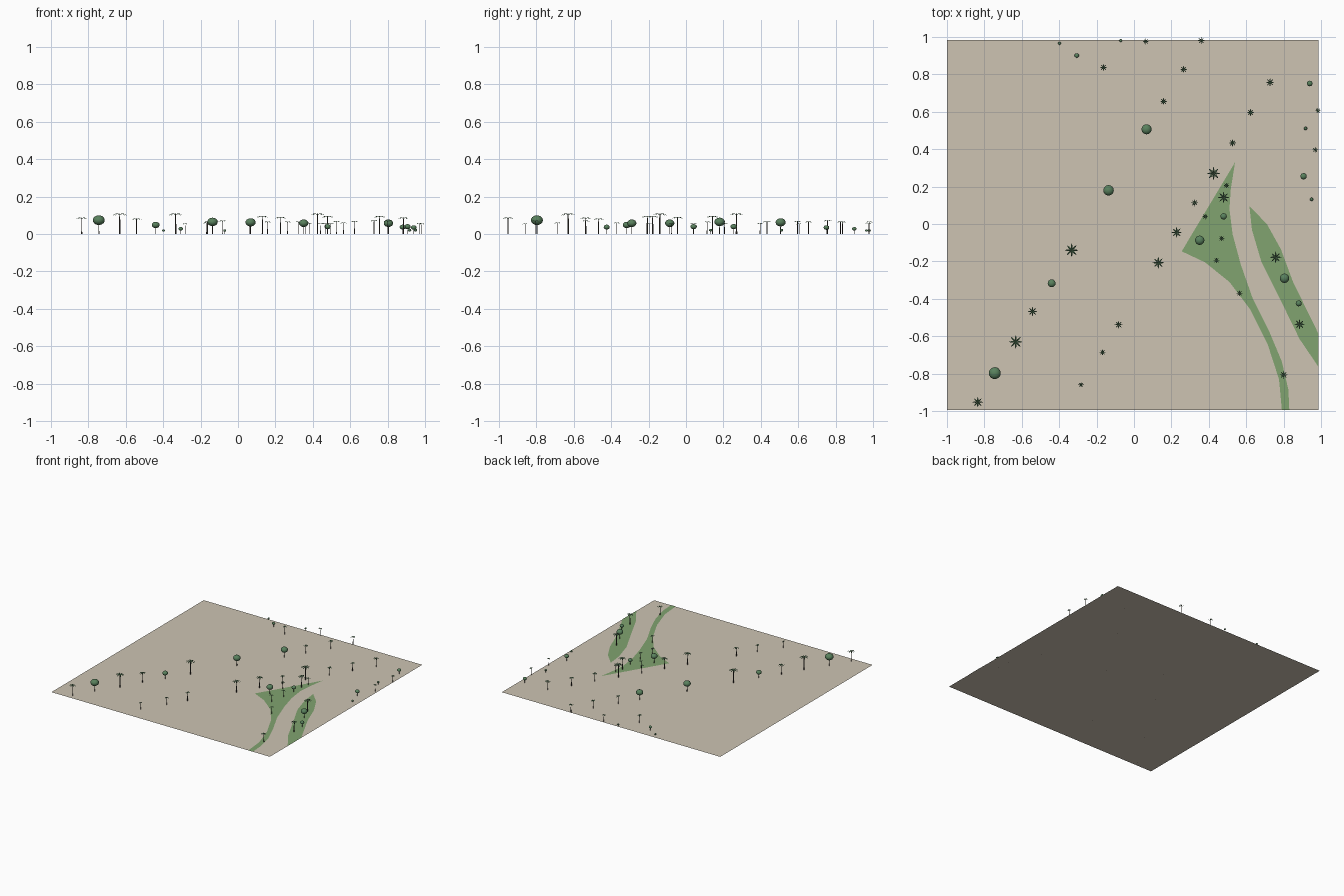
import bpy, bmesh, math
from mathutils import Matrix, Vector


def material(name, rgb):
    m = bpy.data.materials.new(name)
    m.diffuse_color = (*rgb, 1)
    return m


SAND = material("sand", (0.61, 0.55, 0.45))
GRASS = material("grass", (0.22, 0.37, 0.16))
LEAF = material("leaf", (0.10, 0.22, 0.11))
BARK = material("bark", (0.07, 0.06, 0.05))


def to_mesh(bm, name, *mats):
    me = bpy.data.meshes.new(name)
    bm.to_mesh(me)
    bm.free()
    for m in mats:
        me.materials.append(m)
    return me


def place(name, me, loc=(0, 0, 0), scale=(1, 1, 1), rot=0):
    ob = bpy.data.objects.new(name, me)
    ob.location, ob.scale, ob.rotation_euler = loc, scale, (0, 0, rot)
    bpy.context.collection.objects.link(ob)


def flat(name, pts, z, mat):
    bm = bmesh.new()
    f = bm.faces.new([bm.verts.new((x, y, z)) for x, y in pts])
    f.normal_update()
    if f.normal.z < 0:
        f.normal_flip()
    place(name, to_mesh(bm, name, mat))


def trunk(bm, r1, r2, h):
    bmesh.ops.create_cone(bm, cap_ends=True, segments=6, radius1=r1, radius2=r2,
                          depth=h, matrix=Matrix.Translation((0, 0, h / 2)))
    for f in bm.faces:
        f.material_index = 1


# ground and two lawns
flat("ground", [(-1, -0.993), (0.985, -0.993), (0.985, 0.984), (-1, 0.984)], 0, SAND)
flat("main_lawn", [(0.54, 0.33), (0.255, -0.146), (0.38, -0.205), (0.51, -0.31),
                   (0.62, -0.455), (0.715, -0.645), (0.775, -0.83), (0.79, -0.993),
                   (0.83, -0.993), (0.825, -0.885), (0.79, -0.735), (0.725, -0.58),
                   (0.635, -0.40), (0.57, -0.215), (0.527, -0.055), (0.51, 0.08),
                   (0.517, 0.185)], 0.0015, GRASS)
flat("side_lawn", [(0.617, 0.095), (0.71, 0.0), (0.785, -0.135), (0.85, -0.31),
                   (0.985, -0.585), (0.985, -0.762), (0.885, -0.615), (0.78, -0.40),
                   (0.68, -0.2), (0.63, -0.03)], 0.0015, GRASS)

# palm: unit height, unit crown radius, eight arched fronds
bm = bmesh.new()
trunk(bm, 0.12, 0.08, 0.97)
for i in range(8):
    a = i * math.tau / 8
    d, s = Vector((math.cos(a), math.sin(a), 0)), Vector((-math.sin(a), math.cos(a), 0))
    prev = None
    for t, w, z in [(0.03, 0.05, 0.96), (0.4, 0.13, 1.0), (0.75, 0.1, 0.985), (1.0, 0.02, 0.93)]:
        row = [bm.verts.new(d * t + s * w * k + Vector((0, 0, z - 0.02 * abs(k)))) for k in (-1, 0, 1)]
        if prev:
            for k in (0, 1):
                bm.faces.new((prev[k], row[k], row[k + 1], prev[k + 1]))
        prev = row
palm = to_mesh(bm, "palm", LEAF, BARK)

# round tree: unit crown radius, flattened ball on a short trunk
bm = bmesh.new()
trunk(bm, 0.1, 0.07, 1.7)
ball = bmesh.ops.create_uvsphere(bm, u_segments=16, v_segments=10, radius=1,
                                 matrix=Matrix.Translation((0, 0, 2.2)) @ Matrix.Diagonal((1, 1, 0.77, 1)))
for f in {f for v in ball["verts"] for f in v.link_faces}:
    f.material_index = 0
    f.smooth = True
round_tree = to_mesh(bm, "round_tree", LEAF, BARK)

# planting positions: x, y, crown radius
PALMS = [(-.835, -.952, .027), (-.632, -.63, .035), (-.542, -.467, .025), (-.333, -.14, .035),
         (-.283, -.859, .015), (-.168, -.686, .017), (-.082, -.538, .021), (.13, -.207, .03),
         (.228, -.045, .028), (.324, .113, .019), (.38, .04, .016), (.425, .27, .035),
         (.494, .206, .016), (.479, .142, .03), (.468, -.077, .016), (.441, -.194, .016),
         (.564, -.37, .017), (.757, -.178, .03), (.885, -.536, .027), (.8, -.806, .021)]
PALMS += [(.527, .433, .02), (.623, .596, .02), (.727, .757, .022), (.158, .655, .019),
          (.265, .826, .019), (-.163, .837, .019), (.063, .975, .016), (.359, .98, .019),
          (.983, .606, .015), (.968, .396, .016)]
for x, y, r in PALMS:
    place("palm", palm, (x, y, 0), (r, r, 0.015 + 2.7 * r), 0)

ROUND = [(-.744, -.797, .032), (-.136, .18, .028), (.067, .506, .027), (-.44, -.317, .021),
         (.351, -.087, .025), (.804, -.29, .025), (.88, -.424, .016), (.479, .041, .017),
         (.906, .255, .017), (.939, .751, .015), (-.306, .9, .012), (-.398, .965, .008),
         (-.071, .98, .008), (.917, .511, .009), (.949, .132, .009)]
for x, y, r in ROUND:
    place("round_tree", round_tree, (x, y, 0), (r, r, r * 1.05))
